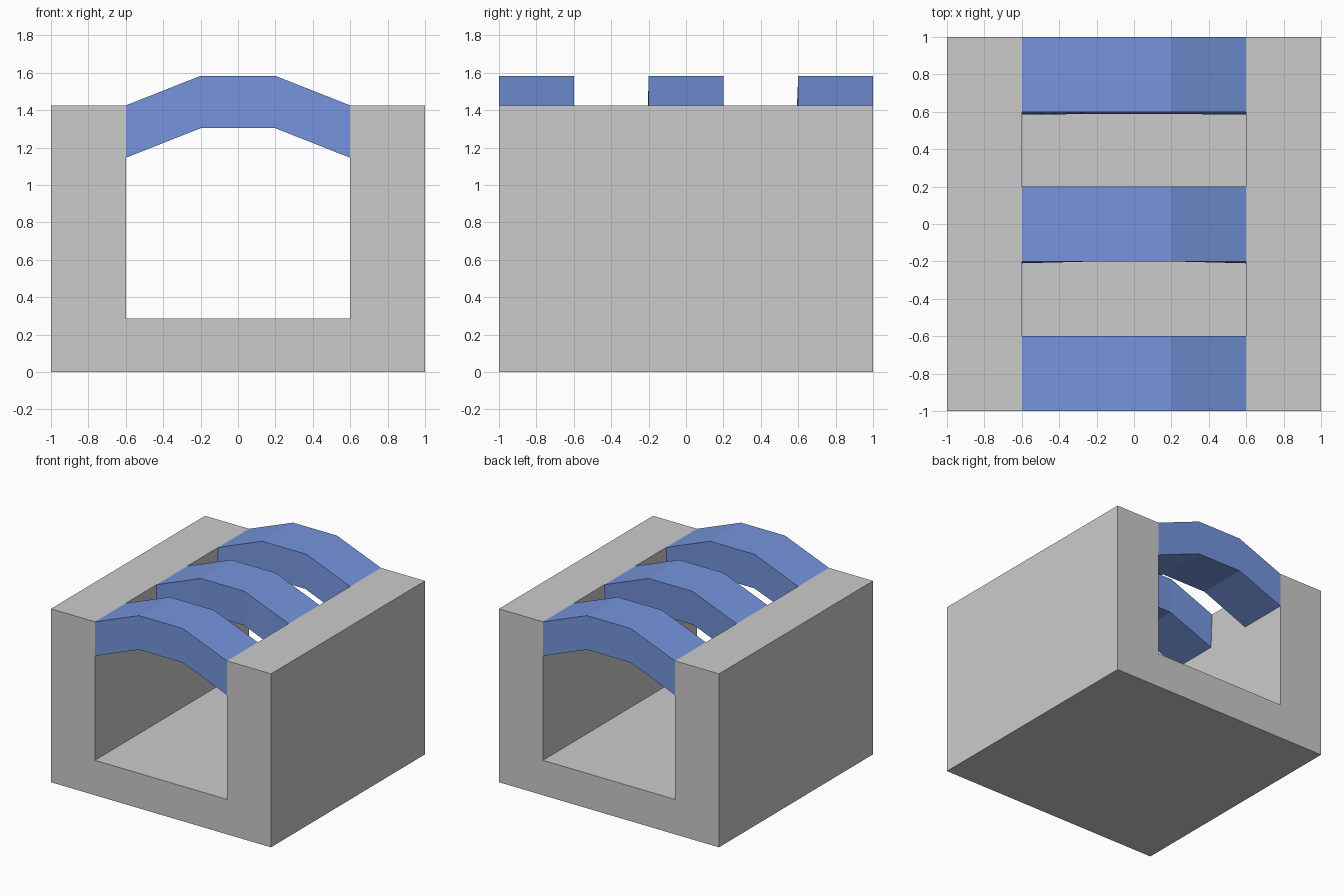
import bpy

if "Cube" in bpy.data.objects:
    bpy.data.objects.remove(bpy.data.objects["Cube"])

blue = bpy.data.materials.new("blue")
blue.diffuse_color = (0.18, 0.30, 0.73, 1)
blue.use_nodes = True
blue.node_tree.nodes["Principled BSDF"].inputs["Base Color"].default_value = blue.diffuse_color

WALL_TOP, FLOOR_TOP = 1.425, 0.287
RIB_DROP = 0.28


def loft(name, rings, mat=None):
    """Closed solid between a front and a back ring of points."""
    n = len(rings[0])
    faces = [tuple(range(n)), tuple(reversed(range(n, 2 * n)))]
    faces += [(i, i + n, (i + 1) % n + n, (i + 1) % n) for i in range(n)]
    return make(name, rings[0] + rings[1], faces, mat)


def make(name, verts, faces, mat=None):
    mesh = bpy.data.meshes.new(name)
    mesh.from_pydata(verts, [], faces)
    if mat:
        mesh.materials.append(mat)
    obj = bpy.data.objects.new(name, mesh)
    bpy.context.collection.objects.link(obj)
    return obj


# U-shaped trough: floor and two walls in one profile
profile = [(-1, 0), (1, 0), (1, WALL_TOP), (0.6, WALL_TOP), (0.6, FLOOR_TOP),
           (-0.6, FLOOR_TOP), (-0.6, WALL_TOP), (-1, WALL_TOP)]
loft("trough", [[(x, y, z) for x, z in profile] for y in (-1, 1)])

# Three-segment arch line shared by all ribs
arch = [(-0.6, WALL_TOP), (-0.2, 1.583), (0.2, 1.583), (0.6, WALL_TOP)]


def rib(name, y0, y1, lean0, lean1):
    """Arched rib; lean gives the lower-edge y shift at (ends, middle)."""
    verts = []
    for i, (x, z) in enumerate(arch):
        k = 0 if i in (0, 3) else 1
        verts += [(x, y0, z), (x, y1, z),
                  (x, y1 + lean1[k], z - RIB_DROP),
                  (x, y0 + lean0[k], z - RIB_DROP)]
    faces = [(0, 1, 2, 3), (15, 14, 13, 12)]
    for s in range(0, 12, 4):
        for a in range(4):
            b = (a + 1) % 4
            faces.append((s + a, s + a + 4, s + b + 4, s + b))
    make(name, verts, faces, blue)


rib("front_rib", -1.0, -0.6, (0, 0), (-0.01, 0))
rib("middle_rib", -0.2, 0.2, (-0.01, 0), (-0.012, -0.012))
rib("back_rib", 0.6, 1.0, (-0.015, -0.012), (0, 0))
